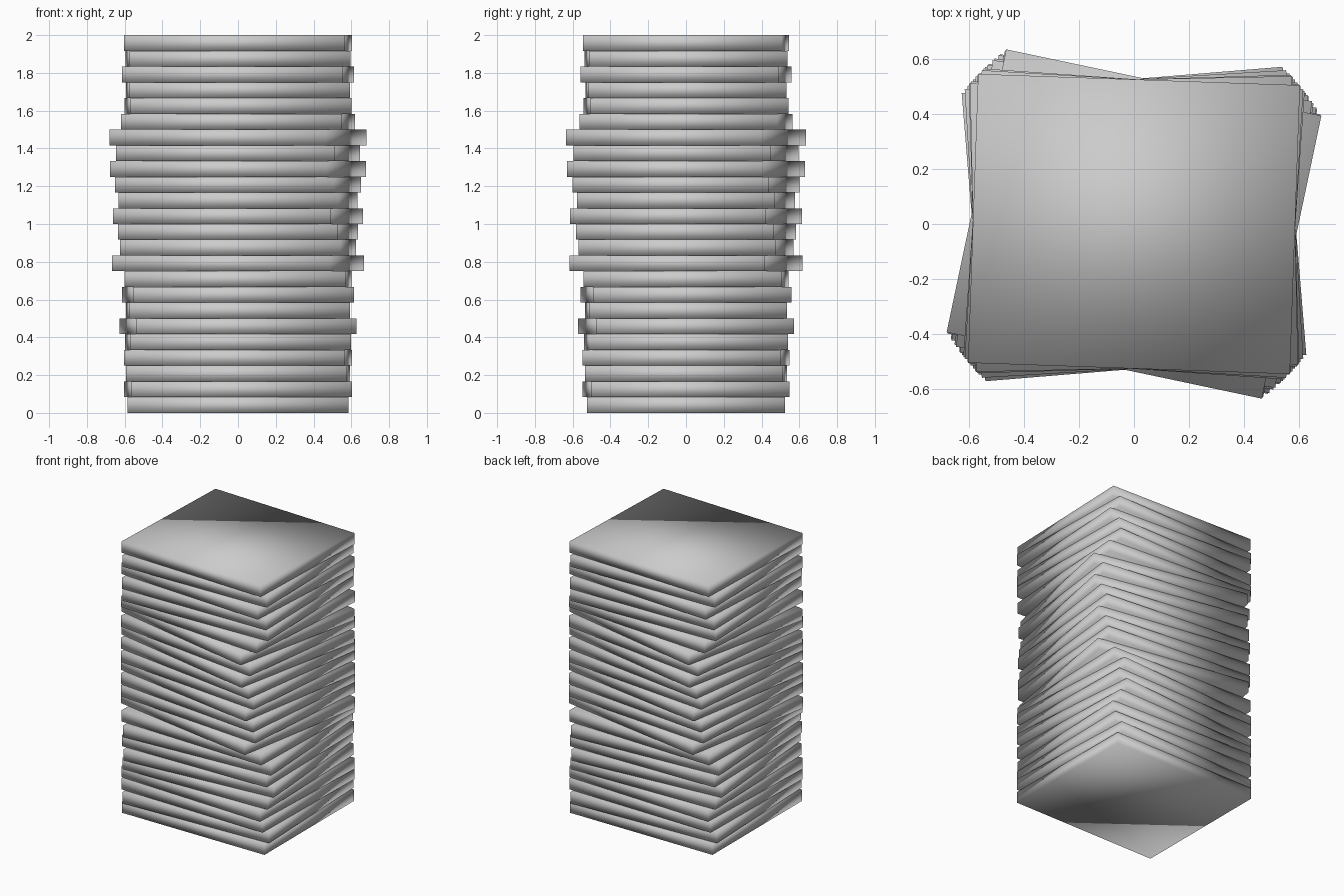
import bpy
from math import radians

default = bpy.data.objects.get("Cube")
if default:
    bpy.data.objects.remove(default, do_unlink=True)

# Single plain grey for the whole stack
grey = bpy.data.materials.new("light grey")
grey.use_nodes = True
colour = (0.6, 0.6, 0.6, 1)
grey.diffuse_color = colour
grey.node_tree.nodes["Principled BSDF"].inputs["Base Color"].default_value = colour

# Slab size, and the turn of each slab in degrees from bottom to top
WIDTH, DEPTH, HEIGHT = 1.17, 1.05, 2.0
TURNS = [0, 2.2, -1, -2.2, 1.5, 4.7, 1, 3.4, -1.7, -9.8, -4.6, -5.8,
         -9.4, -5.4, -8, -11.5, -7.3, -11.9, -4, 1.7, 0.8, -3.4, 1.2, -2]
thickness = HEIGHT / len(TURNS)


def add_slab(index, turn):
    """One softly shaded slab, turned about the stack's vertical axis."""
    bpy.ops.mesh.primitive_cube_add(
        size=1, location=(0, 0, (index + 0.5) * thickness),
        rotation=(0, 0, radians(turn)))
    slab = bpy.context.object
    slab.name = f"slab_{index + 1:02d}"
    slab.scale = (WIDTH, DEPTH, thickness)
    bpy.ops.object.transform_apply(location=False, rotation=False, scale=True)
    bpy.ops.object.shade_smooth()
    slab.data.materials.append(grey)


for index, turn in enumerate(TURNS):
    add_slab(index, turn)
